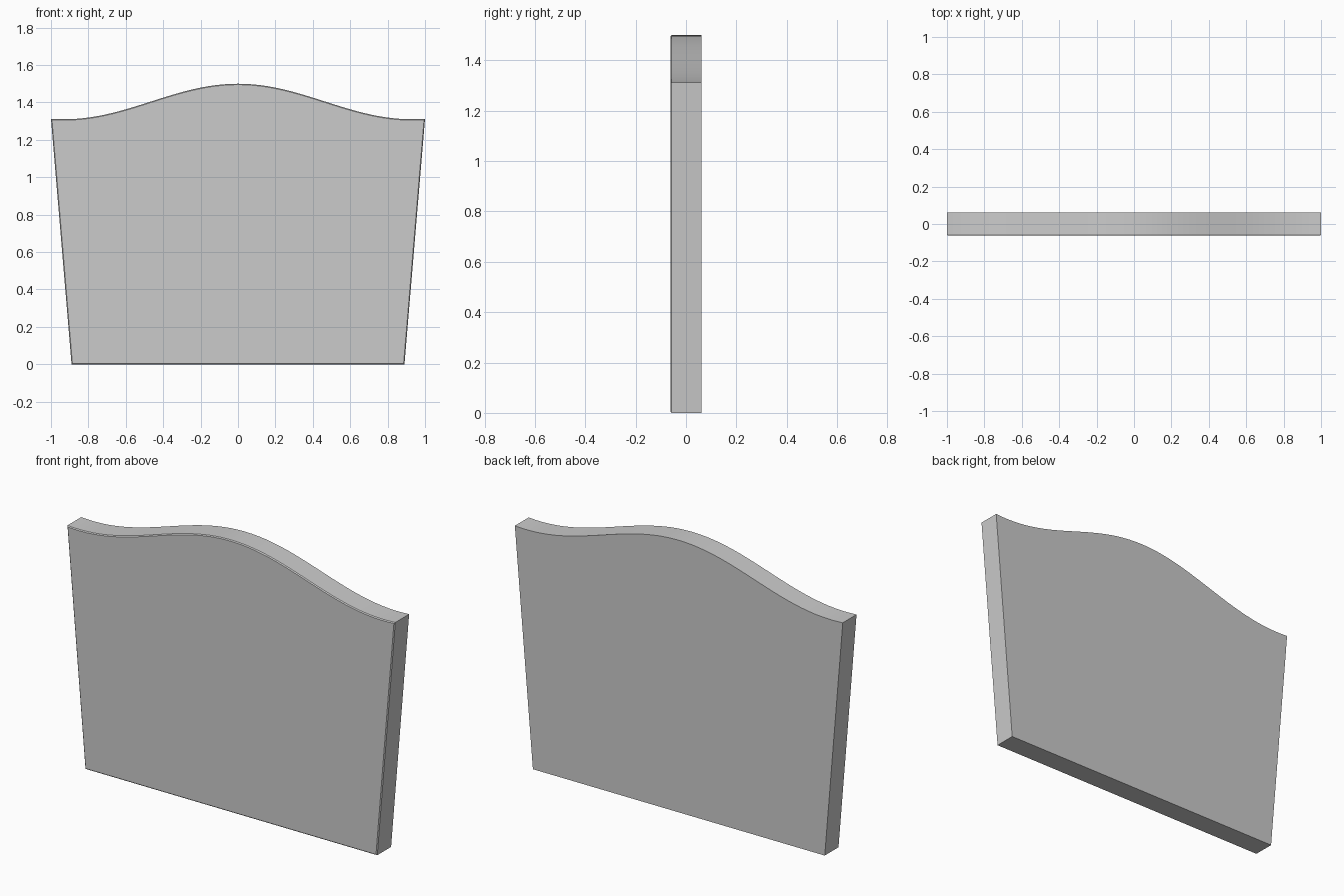
import bpy, bmesh, math

if "Cube" in bpy.data.objects:
    bpy.data.objects.remove(bpy.data.objects["Cube"])

HALF_DEPTH = 0.0625
STEPS = 48


def crest(x):
    # gentle wave: high in the middle, dipping just before the corners
    return 1.405 + 0.095 * math.cos(math.pi * x / 0.93)


# Outline: narrow straight base, flared sides, wavy top
outline = [(-0.89, 0.0), (0.89, 0.0)]
for i in range(STEPS + 1):
    x = 1 - 2 * i / STEPS
    outline.append((x, crest(x)))

# Extrude the outline into a slab
bm = bmesh.new()
front = bm.faces.new([bm.verts.new((x, -HALF_DEPTH, z)) for x, z in outline])
back = bmesh.ops.extrude_face_region(bm, geom=[front], use_keep_orig=True)
moved = [g for g in back["geom"] if isinstance(g, bmesh.types.BMVert)]
bmesh.ops.translate(bm, verts=moved, vec=(0, 2 * HALF_DEPTH, 0))
bmesh.ops.recalc_face_normals(bm, faces=bm.faces)

# Fine chamfer around the front face
bmesh.ops.bevel(bm, geom=list(front.edges), offset=0.005, segments=1,
                affect='EDGES')
bmesh.ops.recalc_face_normals(bm, faces=bm.faces)

mesh = bpy.data.meshes.new("headboard_panel")
bm.to_mesh(mesh)
bm.free()
panel = bpy.data.objects.new("headboard_panel", mesh)
bpy.context.collection.objects.link(panel)

# Smooth the wavy top, keep the rims crisp
bpy.context.view_layer.objects.active = panel
panel.select_set(True)
bpy.ops.object.shade_smooth_by_angle(angle=math.radians(30))
